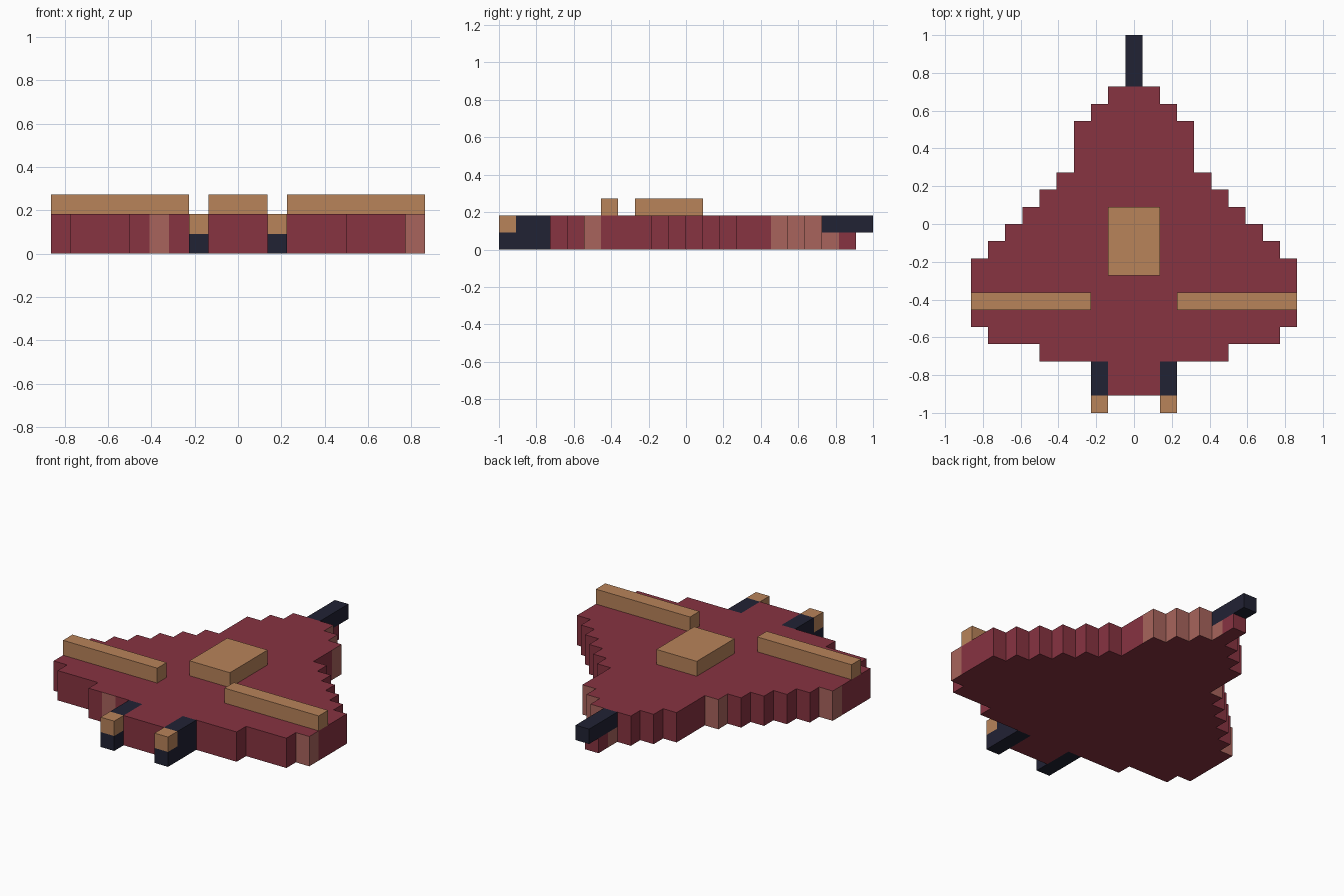
import bpy
import bmesh
from mathutils import Vector

if "Cube" in bpy.data.objects:
    bpy.data.objects.remove(bpy.data.objects["Cube"])

U = 1 / 11  # size of one block


def material(name, rgb):
    m = bpy.data.materials.new(name)
    m.diffuse_color = (*rgb, 1)
    m.use_nodes = True
    m.node_tree.nodes["Principled BSDF"].inputs["Base Color"].default_value = m.diffuse_color
    return m


RED = material("dark_red", (0.242, 0.033, 0.053))
PINK = material("faded_red", (0.392, 0.127, 0.107))
TAN = material("tan", (0.479, 0.227, 0.102))
NAVY = material("dark_navy", (0.0152, 0.0159, 0.034))

# Blocks (column, row) whose side walls are faded
FADED = {(-4, 3), (9, 5), (-9, 8), (-4, 13), (3, 16), (2, 17), (1, 18), (0, 19)}


def finish(name, bm, mats):
    bmesh.ops.recalc_face_normals(bm, faces=bm.faces[:])
    bmesh.ops.scale(bm, vec=(U, U, U), verts=bm.verts[:])
    mesh = bpy.data.meshes.new(name)
    bm.to_mesh(mesh)
    bm.free()
    for m in mats:
        mesh.materials.append(m)
    ob = bpy.data.objects.new(name, mesh)
    bpy.context.collection.objects.link(ob)
    return ob


def box(name, x, y, z, mat):
    """Box from block ranges."""
    bm = bmesh.new()
    bmesh.ops.create_cube(bm, size=1)
    for v in bm.verts:
        for i, (lo, hi) in enumerate((x, y, z)):
            v.co[i] = lo if v.co[i] < 0 else hi
    return finish(name, bm, [mat])


def stepped_slab(name, y0, half_widths, height):
    """Symmetric stepped plate, one half width per block row."""
    right = [(w, y0 + i + k) for i, w in enumerate(half_widths) for k in (0, 1)]
    loop = right + [(-x, y) for x, y in reversed(right)]
    outline = []
    for i, (x, y) in enumerate(loop):
        x2, y2 = loop[(i + 1) % len(loop)]
        # split every edge into single blocks
        n = round(max(abs(x2 - x), abs(y2 - y)))
        outline += [(x + (x2 - x) * k / n, y + (y2 - y) * k / n) for k in range(n)]
    bm = bmesh.new()
    base = bm.faces.new([bm.verts.new((x, y, 0)) for x, y in outline])
    top = bmesh.ops.extrude_face_region(bm, geom=[base], use_keep_orig=True)["geom"]
    for v in top:
        if isinstance(v, bmesh.types.BMVert):
            v.co.z = height
    bmesh.ops.recalc_face_normals(bm, faces=bm.faces[:])
    # faded side walls by block
    for f in bm.faces:
        f.normal_update()
        if abs(f.normal.z) < 0.5:
            c = f.calc_center_median() - f.normal * 0.5
            if (round(c.x), round(c.y + 10.5)) in FADED:
                f.material_index = 1
    return finish(name, bm, [RED, PINK])


# Hull and the low keel under the nose
stepped_slab("hull", -10, [1.5, 1.5, 5.5, 8.5, 9.5, 9.5, 9.5, 9.5, 8.5, 7.5,
                           6.5, 5.5, 4.5, 3.5, 3.5, 3.5, 2.5, 1.5], 2)
stepped_slab("nose_keel", 8, [0.5, 0.5], 1)

# Nose spike and raised cabin
box("nose_spike", (-0.5, 0.5), (8, 11), (1, 2), NAVY)
box("cabin", (-1.5, 1.5), (-3, 1), (2, 3), TAN)

# Wing bars and engines on both sides
for side, s in (("left", -1), ("right", 1)):
    wing = sorted((s * 2.5, s * 9.5))
    pod = sorted((s * 1.5, s * 2.5))
    box(side + "_wing_bar", wing, (-5, -4), (2, 3), TAN)
    box(side + "_engine", pod, (-10, -8), (0, 2), NAVY)
    box(side + "_engine_lower_tip", pod, (-11, -10), (0, 1), NAVY)
    box(side + "_engine_upper_tip", pod, (-11, -10), (1, 2), TAN)
